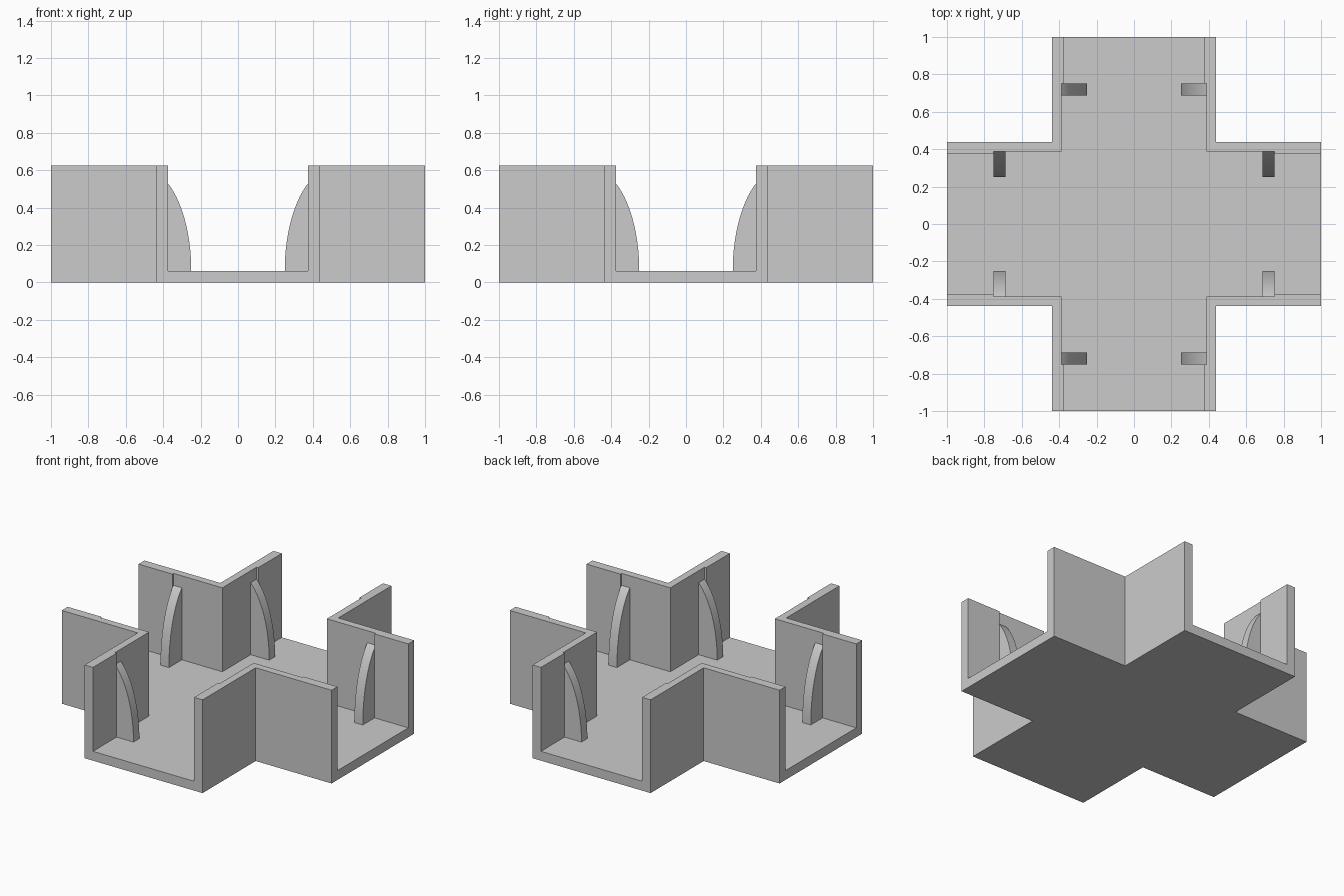
import bpy, bmesh, math
from mathutils import Matrix, Vector

if "Cube" in bpy.data.objects:
    bpy.data.objects.remove(bpy.data.objects["Cube"])

HALF = 0.4375       # half width of a passage, outside
INNER = 0.3875      # inner wall face near the crossing
END = 0.375         # inner wall face on the thicker end panels
FLOOR, TOP = 0.0625, 0.625
RIB_IN, RIB_OUT = 0.6875, 0.75

stone = bpy.data.materials.new("light grey")
stone.use_nodes = True
colour = (0.6, 0.6, 0.6, 1)
stone.diffuse_color = colour
stone.node_tree.nodes["Principled BSDF"].inputs["Base Color"].default_value = colour


def prism(name, points, sweep):
    """Closed solid made by sweeping a flat outline along a vector."""
    bm = bmesh.new()
    face = bm.faces.new([bm.verts.new(p) for p in points])
    out = bmesh.ops.extrude_face_region(bm, geom=[face])
    moved = [v for v in out["geom"] if isinstance(v, bmesh.types.BMVert)]
    bmesh.ops.translate(bm, verts=moved, vec=sweep)
    bmesh.ops.recalc_face_normals(bm, faces=bm.faces)
    mesh = bpy.data.meshes.new(name)
    bm.to_mesh(mesh)
    bm.free()
    mesh.materials.append(stone)
    obj = bpy.data.objects.new(name, mesh)
    bpy.context.collection.objects.link(obj)
    return obj


def four_way(arm, z):
    """Repeat one arm's outline around the centre."""
    return [Matrix.Rotation(k * math.pi / 2, 3, 'Z') @ Vector((x, y, z))
            for k in range(4) for x, y in arm]


# Cross-shaped block, hollowed out to leave the floor and corner walls
body = prism("floor_and_walls",
             four_way([(1, -HALF), (1, HALF), (HALF, HALF)], 0), (0, 0, TOP))
cutter = prism("passage_cutter",
               four_way([(RIB_OUT, -INNER), (RIB_OUT, -END), (1.1, -END), (1.1, END),
                         (RIB_OUT, END), (RIB_OUT, INNER), (INNER, INNER)], FLOOR), (0, 0, 1))
cutter.hide_render = True
cut = body.modifiers.new("hollow", 'BOOLEAN')
cut.operation = 'DIFFERENCE'
cut.solver = 'EXACT'
cut.object = cutter
bpy.context.view_layer.objects.active = body
bpy.ops.object.modifier_apply(modifier=cut.name)
bpy.data.objects.remove(cutter)

# Curved ribs, a facing pair in each arm
STEPS = 20
last = math.acos(0.45)
curve = [(0.5 - 0.25 * math.cos(last * i / STEPS),
          FLOOR + 0.54 * math.sin(last * i / STEPS)) for i in range(STEPS + 1)]
outline = [(0.4, 0.05), (0.25, 0.05)] + curve + [(0.4, curve[-1][1])]
ribs = []
for k, arm in enumerate(("right", "back", "left", "front")):
    for side, label in ((1, "a"), (-1, "b")):
        rib = prism(f"rib_{arm}_{label}", [(RIB_IN, side * y, z) for y, z in outline],
                    (RIB_OUT - RIB_IN, 0, 0))
        rib.data.transform(Matrix.Rotation(k * math.pi / 2, 4, 'Z'))
        ribs.append(rib)

bpy.ops.object.select_all(action='DESELECT')
for rib in ribs:
    rib.select_set(True)
bpy.context.view_layer.objects.active = ribs[0]
bpy.ops.object.shade_smooth_by_angle(angle=math.radians(30))
